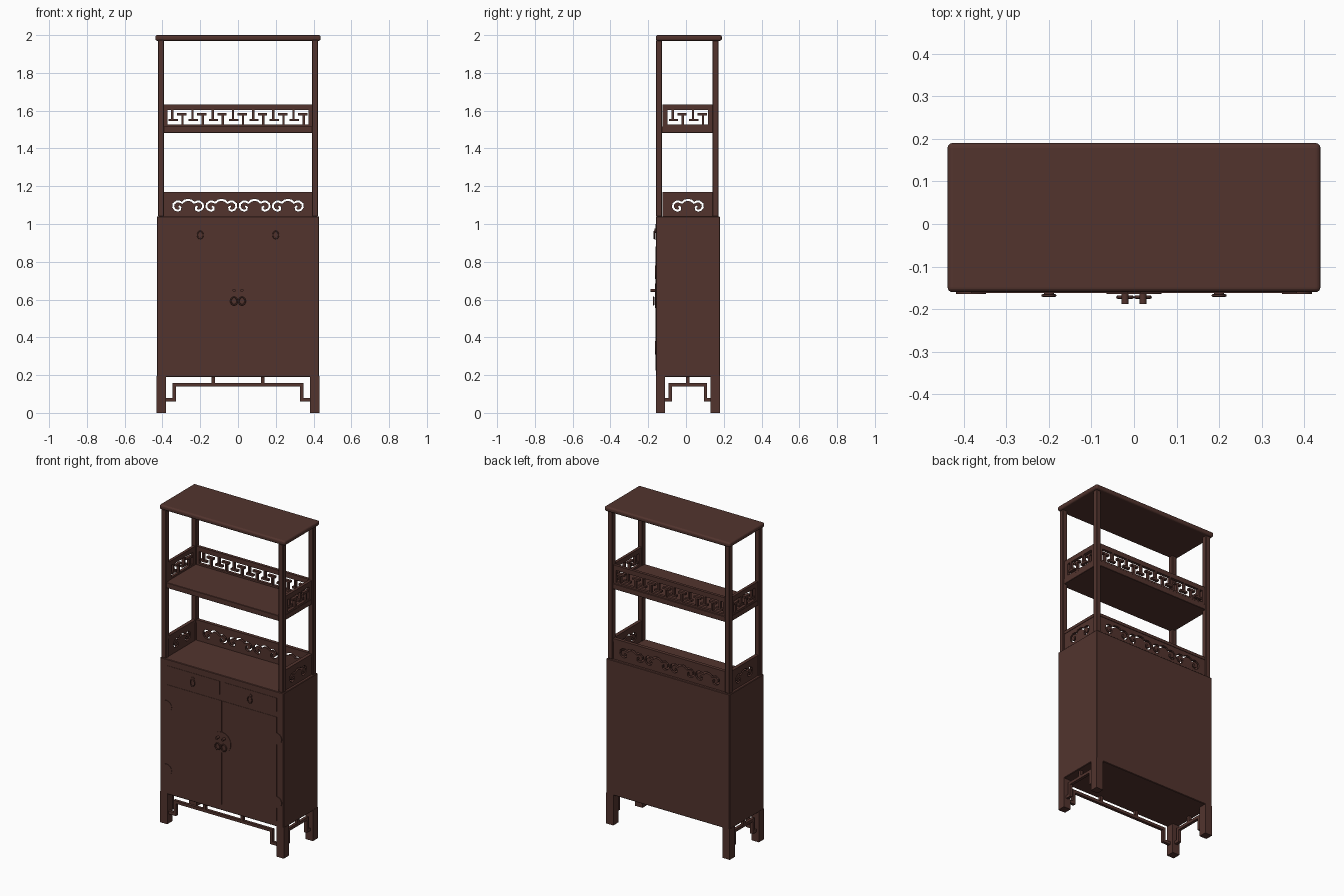
import bpy, bmesh, math
from mathutils import Vector, Matrix

old = bpy.data.objects.get("Cube")
if old:
    bpy.data.objects.remove(old)

wood = bpy.data.materials.new("dark brown wood")
wood.use_nodes = True
COLOR = (0.085, 0.034, 0.027, 1)
wood.diffuse_color = COLOR
wood.node_tree.nodes["Principled BSDF"].inputs["Base Color"].default_value = COLOR

CY = 0.01            # depth centre of the carcass
FRONT, BACK = -0.16, 0.18


def finish(name, bm, matrix=None):
    if matrix:
        bm.transform(matrix)
    bmesh.ops.recalc_face_normals(bm, faces=bm.faces)
    mesh = bpy.data.meshes.new(name)
    bm.to_mesh(mesh)
    bm.free()
    mesh.materials.append(wood)
    ob = bpy.data.objects.new(name, mesh)
    bpy.context.collection.objects.link(ob)
    return ob


def boxes(name, items, matrix=None, bevel=0, segments=1):
    """One object from boxes given as (x0, x1, y0, y1, z0, z1)."""
    bm = bmesh.new()
    for x0, x1, y0, y1, z0, z1 in items:
        m = (Matrix.Translation(((x0 + x1) / 2, (y0 + y1) / 2, (z0 + z1) / 2))
             @ Matrix.Diagonal((x1 - x0, y1 - y0, z1 - z0, 1)))
        bmesh.ops.create_cube(bm, size=1, matrix=m)
    ob = finish(name, bm, matrix)
    if bevel:
        mod = ob.modifiers.new("Bevel", "BEVEL")
        mod.width, mod.segments = bevel, segments
    return ob


def smooth(ob):
    for p in ob.data.polygons:
        p.use_smooth = len(p.vertices) == 4
    return ob


def disc(name, x, z, radius, y0, y1, sides=32):
    bm = bmesh.new()
    m = Matrix.Translation((x, (y0 + y1) / 2, z)) @ Matrix.Rotation(math.pi / 2, 4, "X")
    bmesh.ops.create_cone(bm, cap_ends=True, segments=sides, radius1=radius,
                          radius2=radius, depth=abs(y1 - y0), matrix=m)
    return smooth(finish(name, bm))


def ring(name, x, y, z, rx, rz, thick):
    """Drop ring hanging in the front plane."""
    bm = bmesh.new()
    n, k = 24, 8
    rows = []
    for i in range(n):
        a = math.tau * i / n
        d = Vector((math.cos(a), 0, math.sin(a)))
        c = Vector((x + rx * d.x, y, z + rz * d.z))
        rows.append([bm.verts.new(c + d * thick * math.cos(b) + Vector((0, thick * math.sin(b), 0)))
                     for b in (math.tau * j / k for j in range(k))])
    for i in range(n):
        r, s = rows[i], rows[(i + 1) % n]
        for j in range(k):
            bm.faces.new((r[j], s[j], s[(j + 1) % k], r[(j + 1) % k]))
    return smooth(finish(name, bm))


# Placement of a gallery panel built along x: back, left and right
def side_matrix(sign):
    return Matrix.Translation((sign * 0.405, CY, 0)) @ Matrix.Rotation(math.pi / 2, 4, "Z")


PLACES = [("back", Matrix.Translation((0, 0.155, 0)), 0.395, 7, 4),
          ("left", side_matrix(1), 0.135, 2, 1),
          ("right", side_matrix(-1), 0.135, 2, 1)]

# Carcass and legs
boxes("cabinet_body", [(-0.43, 0.43, FRONT, BACK, 0.19, 1.04)], bevel=0.003)
for side, sx in (("right", -1), ("left", 1)):
    for end, y in (("front", FRONT + 0.025), ("back", BACK - 0.025)):
        x = sx * 0.406
        boxes(f"{end}_{side}_leg", [(x - 0.025, x + 0.025, y - 0.025, y + 0.025, 0, 0.195)])
    for end, y in (("front", -0.142), ("back", 0.157)):
        x = sx * 0.408
        boxes(f"{end}_{side}_post", [(x - 0.016, x + 0.016, y - 0.016, y + 0.016, 1.04, 1.975)],
              bevel=0.003)

# Top board and middle shelf
boxes("top_board", [(-0.438, 0.438, -0.16, 0.19, 1.97, 2.0)], bevel=0.011, segments=4)
boxes("middle_shelf", [(-0.415, 0.415, -0.152, 0.168, 1.483, 1.517)], bevel=0.002)


# Stepped apron between legs, built along x
def apron(name, half, end, posts, matrix):
    t, w = 0.009, 0.009
    items = [(-half - w, half + w, -t, t, 0.139, 0.157)]
    for s in (-1, 1):
        items.append((s * half - w, s * half + w, -t, t, 0.061, 0.157))
        a, b = sorted((s * half, s * end))
        items.append((a, b, -t, t, 0.061, 0.079))
    items += [(p - w, p + w, -t, t, 0.15, 0.192) for p in posts]
    boxes(name, items, matrix)


apron("front_apron", 0.337, 0.385, (-0.13, 0.13), Matrix.Translation((0, -0.14, 0)))
apron("left_apron", 0.093, 0.125, (0,), side_matrix(1))
apron("right_apron", 0.093, 0.125, (0,), side_matrix(-1))


# Key-pattern gallery around the middle shelf
def fret(name, half, units, matrix):
    t, z0, z1, w, pitch = 0.009, 1.528, 1.603, 0.006, 0.107
    edge = units * pitch / 2
    h = z1 - z0
    items = [(-half, half, -t, t, 1.51, z0), (-half, half, -t, t, z1, 1.633),
             (-half, -edge, -t, t, z0, z1), (edge, half, -t, t, z0, z1)]
    for i in range(units):
        u = -edge + i * pitch
        a, b = u + 0.25 * pitch, u + 0.75 * pitch
        low, high = z0 + 0.3 * h, z0 + 0.7 * h
        arm = 0.27 * pitch
        # hanging and standing tees that interlock
        items += [(a - w, a + w, -t, t, low, z1), (a - arm / 1.4, a + arm, -t, t, low - w, low + w),
                  (b - w, b + w, -t, t, z0, high), (b - arm, b + arm / 1.4, -t, t, high - w, high + w)]
    boxes(name, items, matrix)


# Cloud-scroll gallery above the cabinet
HALF_SCROLL = [(0, 1.128), (0.018, 1.124), (0.032, 1.112), (0.045, 1.118), (0.062, 1.118),
               (0.077, 1.107), (0.079, 1.089), (0.07, 1.076), (0.054, 1.07),
               (0.042, 1.076), (0.041, 1.088), (0.05, 1.094)]


def scroll_cutter(x):
    pts = [Vector((-u, 0, z)) for u, z in reversed(HALF_SCROLL[1:])]
    pts += [Vector((u, 0, z)) for u, z in HALF_SCROLL]
    bm = bmesh.new()
    rows = []
    for i, p in enumerate(pts):
        d = (pts[min(i + 1, len(pts) - 1)] - pts[max(i - 1, 0)]).normalized()
        n = Vector((-d.z, 0, d.x)) * 0.0055
        rows.append([bm.verts.new(p + s * n + Vector((x, y, 0)))
                     for s, y in ((1, -0.05), (1, 0.05), (-1, 0.05), (-1, -0.05))])
    for r, s in zip(rows, rows[1:]):
        for j in range(4):
            bm.faces.new((r[j], s[j], s[(j + 1) % 4], r[(j + 1) % 4]))
    bm.faces.new(rows[0])
    bm.faces.new(rows[-1])
    ob = finish("scroll_cutter", bm)
    ob.hide_render = True
    return ob


def cloud_panel(name, half, count, matrix):
    ob = boxes(name, [(-half, half, -0.008, 0.008, 1.035, 1.155)])
    cutters = [scroll_cutter((i - (count - 1) / 2) * 0.176) for i in range(count)]
    for c in cutters:
        mod = ob.modifiers.new("Cut", "BOOLEAN")
        mod.operation, mod.solver, mod.object = "DIFFERENCE", "EXACT", c
    deps = bpy.context.evaluated_depsgraph_get()
    ob.data = bpy.data.meshes.new_from_object(ob.evaluated_get(deps))
    ob.modifiers.clear()
    for c in cutters:
        bpy.data.objects.remove(c)
    ob.data.transform(matrix)
    boxes(name + "_rail", [(-half, half, -0.011, 0.011, 1.152, 1.17)], matrix)


for label, matrix, half, units, clouds in PLACES:
    fret(label + "_fret_gallery", half, units, matrix)
    cloud_panel(label + "_cloud_panel", half, clouds, matrix)

# Doors, drawers and their metalwork
for side, s in (("right", -1), ("left", 1)):
    def front(name, x0, x1, z0, z1):
        a, b = sorted((s * x0, s * x1))
        boxes(f"{side}_{name}", [(a, b, FRONT - 0.002, FRONT + 0.01, z0, z1)])
    front("drawer", 0.015, 0.383, 0.915, 1.0)
    front("door", 0.001, 0.383, 0.225, 0.88)
    disc(f"{side}_drawer_rosette", s * 0.2, 0.965, 0.012, FRONT, FRONT - 0.006, 16)
    ring(f"{side}_drawer_pull", s * 0.2, FRONT - 0.008, 0.942, 0.015, 0.02, 0.003)
    disc(f"{side}_door_knob", s * 0.021, 0.648, 0.008, FRONT, FRONT - 0.028, 16)
    ring(f"{side}_door_pull", s * 0.021, FRONT - 0.012, 0.592, 0.017, 0.02, 0.004)
    for level, z in (("upper", 0.745), ("lower", 0.345)):
        disc(f"{side}_{level}_hinge", s * 0.383, z, 0.035, FRONT, FRONT - 0.004)
disc("lock_plate", 0, 0.62, 0.065, FRONT, FRONT - 0.005, 40)
